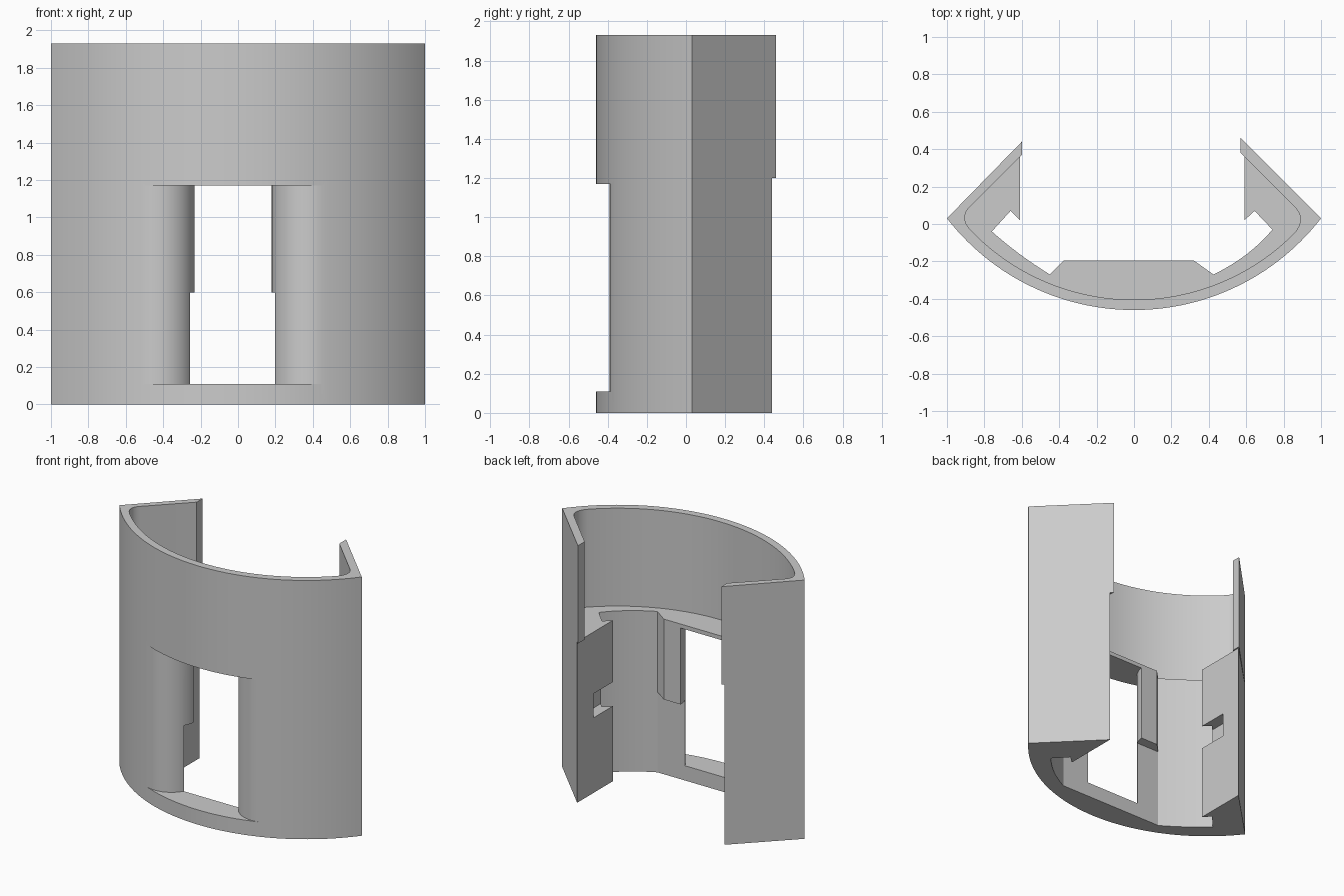
import bpy, bmesh, math

if "Cube" in bpy.data.objects:
    bpy.data.objects.remove(bpy.data.objects["Cube"])

grey = bpy.data.materials.new("plain grey")
grey.diffuse_color = (0.6, 0.6, 0.6, 1)
grey.use_nodes = True
grey.node_tree.nodes["Principled BSDF"].inputs["Base Color"].default_value = grey.diffuse_color

CY, R = 0.805, 1.265          # centre and radius of the bowed front


def prism(name, pts, z0, z1):
    bm = bmesh.new()
    f = bm.faces.new([bm.verts.new((x, y, z0)) for x, y in pts])
    r = bmesh.ops.extrude_face_region(bm, geom=[f])
    vs = [g for g in r["geom"] if isinstance(g, bmesh.types.BMVert)]
    bmesh.ops.translate(bm, verts=vs, vec=(0, 0, z1 - z0))
    bmesh.ops.recalc_face_normals(bm, faces=bm.faces)
    me = bpy.data.meshes.new(name)
    bm.to_mesh(me)
    bm.free()
    me.materials.append(grey)
    ob = bpy.data.objects.new(name, me)
    bpy.context.collection.objects.link(ob)
    return ob


def box(name, x0, x1, y0, y1, z0, z1):
    return prism(name, [(x0, y0), (x1, y0), (x1, y1), (x0, y1)], z0, z1)


def bow(radius, x0, x1, n):
    # points on an arc about the front's centre, from x0 to x1
    a0, a1 = math.asin(x0 / radius), math.asin(x1 / radius)
    angs = [a0 + (a1 - a0) * i / n for i in range(n + 1)]
    return [(radius * math.sin(a), CY - radius * math.cos(a)) for a in angs]


def bend(p, c, q, n=8):
    # quadratic curve from p to q pulled towards c
    out = []
    for i in range(n + 1):
        t = i / n
        out.append(tuple((1 - t) ** 2 * p[k] + 2 * t * (1 - t) * c[k] + t * t * q[k]
                         for k in (0, 1)))
    return out


def combine(ob, other, op):
    m = ob.modifiers.new(op, 'BOOLEAN')
    m.operation, m.solver, m.object = op, 'EXACT', other
    bpy.context.view_layer.objects.active = ob
    bpy.ops.object.modifier_apply(modifier=m.name)
    bpy.data.objects.remove(other)


front = bow(R, -1, 1, 56)

# thick lower body with hooked wings and a raised block behind the front
lower = front + [(0.59, 0.44), (0.59, 0.02), (0.645, 0.07), (0.74, -0.03)]
lower += bend((0.74, -0.03), (0.62, -0.175), (0.425, -0.27))[1:]
lower += [(0.32, -0.195), (-0.375, -0.195)]
lower += bend((-0.45, -0.27), (-0.62, -0.165), (-0.76, -0.04))
lower += [(-0.66, 0.07), (-0.61, 0.02), (-0.61, 0.42)]
body = prism("housing", lower, 0, 1.2)

# thin upper shell with rounded inner corners
upper = front + [(0.57, 0.46), (0.57, 0.38)]
upper += bend((0.86, 0.09), (0.92, 0.03), (0.86, -0.046))
upper += bow(1.21, 0.85, -0.86, 48)
upper += bend((-0.875, -0.03), (-0.935, 0.035), (-0.875, 0.095))
upper += [(-0.6, 0.37), (-0.6, 0.44)]
combine(body, prism("upper_shell", upper, 1.2, 1.93), 'UNION')

# block is shallower in its lower half
combine(body, box("lower_recess", -0.45, 0.425, -0.27, 0, -0.1, 0.6), 'DIFFERENCE')


# window with rounded front jambs
def jamb(cx, r=0.2, n=14):
    side = 1 if cx > 0 else -1
    cy = CY - math.sqrt((R - r) ** 2 - cx * cx)
    a0 = math.asin(abs(cx) / (R - r))
    angs = [a0 - (a0 + math.pi / 2) * i / n for i in range(n + 1)]
    return [(cx + side * r * math.sin(a), cy - r * math.cos(a)) for a in angs]


right, left = jamb(0.38), jamb(-0.43)
opening = ([(left[0][0], -0.6), (right[0][0], -0.6)] + right
           + [(right[-1][0], -0.05), (left[-1][0], -0.05)] + left[::-1])
combine(body, prism("window", opening, 0.11, 1.17), 'DIFFERENCE')

# slots in the wing hooks
combine(body, box("right_slot", 0.5, 0.68, -0.02, 0.25, 0.56, 0.74), 'DIFFERENCE')
combine(body, box("left_slot", -0.70, -0.5, -0.02, 0.25, 0.56, 0.74), 'DIFFERENCE')

body.select_set(True)
bpy.context.view_layer.objects.active = body
bpy.ops.object.shade_smooth_by_angle(angle=math.radians(25))
